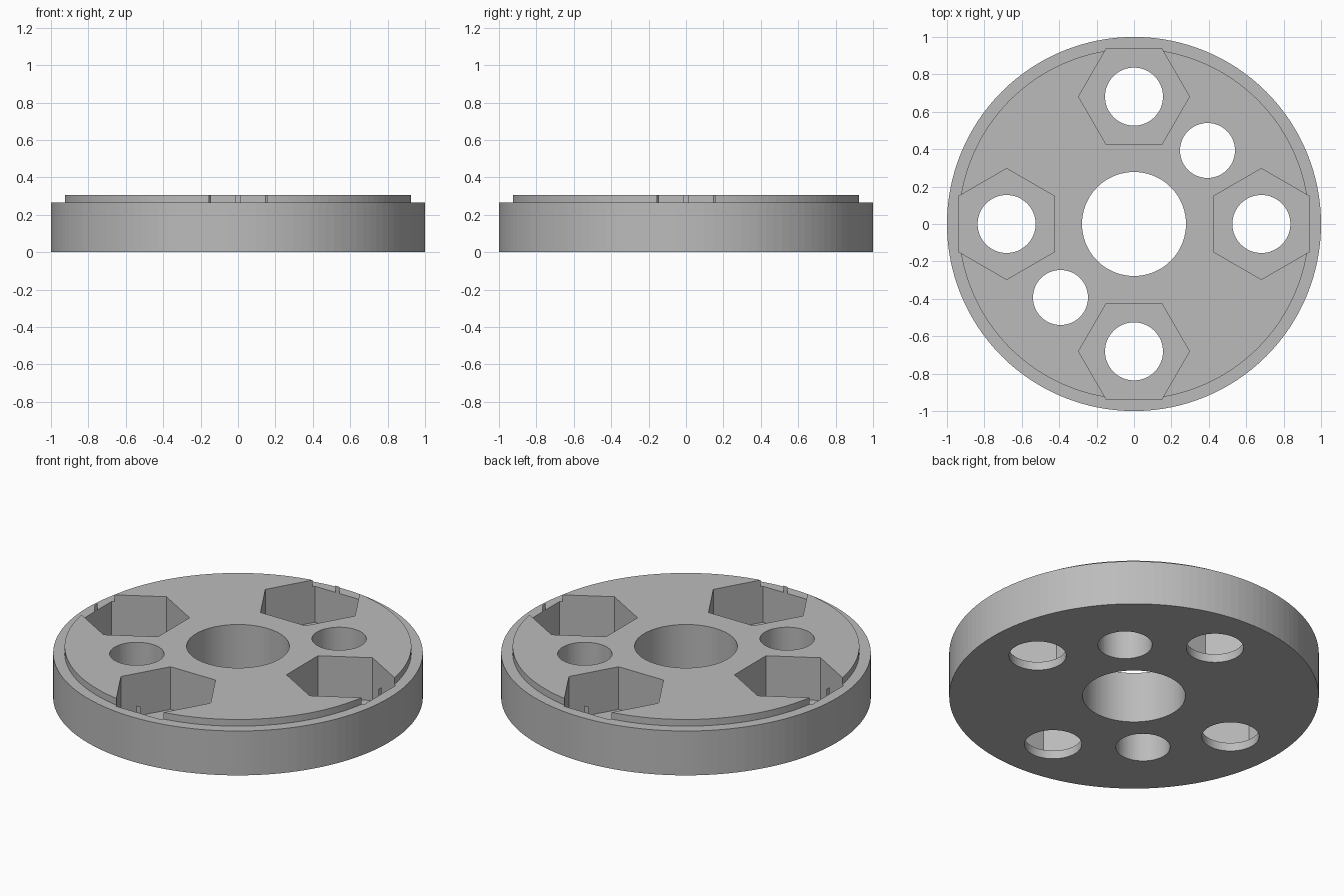
import bpy
import math

default = bpy.data.objects.get("Cube")
if default:
    bpy.data.objects.remove(default, do_unlink=True)

# Dimensions
RIM_R, RIM_Z = 1.0, 0.265
STEP_R, TOP_Z = 0.938, 0.305
FLOOR_Z = 0.05
BOLT_CIRCLE = 0.681
HEX_APOTHEM = 0.2567

grey = bpy.data.materials.new("plain_grey")
grey.use_nodes = True
colour = (0.5, 0.5, 0.5, 1)
grey.diffuse_color = colour
grey.node_tree.nodes["Principled BSDF"].inputs["Base Color"].default_value = colour


def revolve(name, profile, sides):
    """Closed solid turned from (radius, z) points listed bottom to top."""
    verts, faces = [], []
    for r, z in profile:
        for i in range(sides):
            a = math.tau * i / sides
            verts.append((r * math.cos(a), r * math.sin(a), z))
    for k in range(len(profile) - 1):
        for i in range(sides):
            j = (i + 1) % sides
            lo, hi = k * sides, (k + 1) * sides
            faces.append((lo + i, lo + j, hi + j, hi + i))
    faces.append(tuple(reversed(range(sides))))
    faces.append(tuple(range((len(profile) - 1) * sides, len(verts))))
    mesh = bpy.data.meshes.new(name)
    mesh.from_pydata(verts, [], faces)
    mesh.materials.append(grey)
    obj = bpy.data.objects.new(name, mesh)
    bpy.context.collection.objects.link(obj)
    return obj


def cut(target, radius, sides, x=0, y=0, bottom=-0.1, turn=0):
    """Subtract an upright prism from the target."""
    cutter = revolve("cutter", [(radius, bottom), (radius, TOP_Z + 0.1)], sides)
    cutter.location = (x, y, 0)
    cutter.rotation_euler.z = turn
    cutter.hide_render = True
    bpy.context.view_layer.update()
    mod = target.modifiers.new("cut", 'BOOLEAN')
    mod.operation = 'DIFFERENCE'
    mod.solver = 'EXACT'
    mod.object = cutter
    bpy.context.view_layer.objects.active = target
    bpy.ops.object.modifier_apply(modifier=mod.name)
    bpy.data.objects.remove(cutter, do_unlink=True)


# Disc with a raised step on top
disc = revolve("hub_disc", [(RIM_R, 0), (RIM_R, RIM_Z),
                            (STEP_R, RIM_Z), (STEP_R, TOP_Z)], 128)

# Centre bore
cut(disc, 0.278, 96)

# Hexagonal nut pockets, each with a round bolt hole in its floor
for i in range(4):
    a = i * math.pi / 2
    x, y = BOLT_CIRCLE * math.cos(a), BOLT_CIRCLE * math.sin(a)
    cut(disc, HEX_APOTHEM / math.cos(math.pi / 6), 6, x, y, FLOOR_Z, a + math.pi / 6)
    cut(disc, 0.155, 64, x, y)

# Pair of diagonal pin holes
for s in (-1, 1):
    cut(disc, 0.147, 64, 0.393 * s, 0.393 * s)
